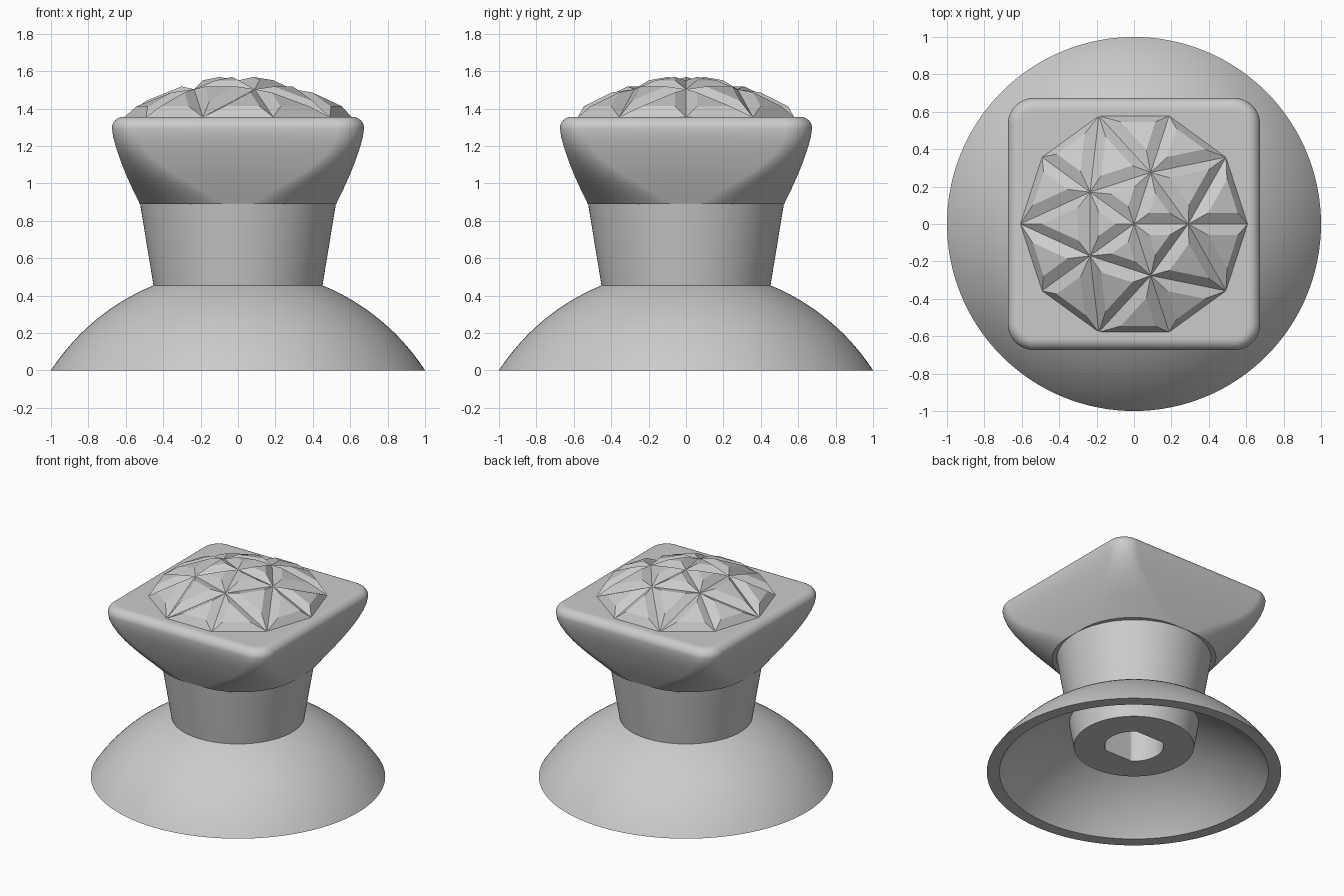
import bpy
import bmesh
from math import sin, cos, pi, radians, sqrt

cube = bpy.data.objects.get("Cube")
if cube:
    bpy.data.objects.remove(cube)

SEGMENTS = 128
grey = bpy.data.materials.new("plain_grey")
grey.use_nodes = True
grey.diffuse_color = (0.6, 0.6, 0.6, 1)
grey.node_tree.nodes["Principled BSDF"].inputs["Base Color"].default_value = (0.6, 0.6, 0.6, 1)


def finish(name, bm, smooth=True):
    bmesh.ops.recalc_face_normals(bm, faces=bm.faces)
    mesh = bpy.data.meshes.new(name)
    bm.to_mesh(mesh)
    bm.free()
    mesh.materials.append(grey)
    for poly in mesh.polygons:
        poly.use_smooth = smooth
    if smooth:
        mesh.set_sharp_from_angle(angle=radians(30))
    obj = bpy.data.objects.new(name, mesh)
    bpy.context.collection.objects.link(obj)
    return obj


def circle(r, z):
    return [(r * cos(2 * pi * i / SEGMENTS), r * sin(2 * pi * i / SEGMENTS), z)
            for i in range(SEGMENTS)]


def flat_sided_circle(r, flat, z):
    return [(x, max(-flat, min(flat, y)), z) for x, y, z in circle(r, z)]


def rounded_square(half, corner, z):
    per_corner = SEGMENTS // 4
    points = []
    for quarter in range(4):
        mid = pi / 4 + quarter * pi / 2
        cx = (half - corner) * sqrt(2) * cos(mid)
        cy = (half - corner) * sqrt(2) * sin(mid)
        for i in range(per_corner):
            a = quarter * pi / 2 + pi / 2 * i / (per_corner - 1)
            points.append((cx + corner * cos(a), cy + corner * sin(a), z))
    return points


def loft(name, rings, closed=False):
    """Skin a stack of equal rings; cap the ends or join them in a loop."""
    bm = bmesh.new()
    loops = [[bm.verts.new(p) for p in ring] for ring in rings]
    pairs = list(zip(loops, loops[1:]))
    if closed:
        pairs.append((loops[-1], loops[0]))
    else:
        bm.faces.new(loops[0])
        bm.faces.new(loops[-1])
    for low, high in pairs:
        for i in range(SEGMENTS):
            j = (i + 1) % SEGMENTS
            bm.faces.new((low[i], low[j], high[j], high[i]))
    return finish(name, bm)


# Hollow domed skirt: two arcs about one centre below the floor
CENTRE = -0.649


def dome_arc(radius, z_top, steps=20):
    return [(sqrt(radius ** 2 - (z - CENTRE) ** 2), z)
            for z in (z_top * i / steps for i in range(steps + 1))]


outer = dome_arc(1.192, 0.458)
inner = dome_arc(1.12, 0.395)
loft("domed_skirt", [circle(r, z) for r, z in outer + inner[::-1]], closed=True)

# Tapered stem with a double-flat shaft socket in its underside
loft("stem", [flat_sided_circle(0.2, 0.165, 0.75),
              flat_sided_circle(0.2, 0.165, 0.2),
              circle(0.409, 0.2),
              circle(0.452, 0.455),
              circle(0.525, 0.9)])

# Flared grip, from round to rounded square, with a rolled upper rim
sections = [(0.525, 0.45, 0.89), (0.552, 0.39, 0.945), (0.578, 0.32, 1.0),
            (0.6, 0.26, 1.05), (0.62, 0.21, 1.1), (0.638, 0.17, 1.15),
            (0.655, 0.15, 1.2), (0.668, 0.14, 1.25)]
ROLL = 0.06
for step in range(9):
    a = pi / 2 * step / 8
    inset = ROLL * (1 - cos(a))
    sections.append((0.674 - inset, 0.14 - inset, 1.295 + ROLL * sin(a)))
sections.append((0.6, 0.07, 1.355))
loft("flared_grip", [rounded_square(*s) for s in sections])

# Faceted crown: a triangulated dome with every triangle raised inside its edges
bm = bmesh.new()


def ring_verts(count, r, z):
    return [bm.verts.new((r * cos(2 * pi * i / count), r * sin(2 * pi * i / count), z))
            for i in range(count)]


peak = bm.verts.new((0, 0, 1.55))
middle = ring_verts(5, 0.29, 1.503)
base = ring_verts(10, 0.608, 1.354)
for i in range(5):
    j = (i + 1) % 5
    b0, b1, b2 = base[2 * i], base[2 * i + 1], base[(2 * i + 2) % 10]
    bm.faces.new((peak, middle[i], middle[j]))
    bm.faces.new((middle[i], b0, b1))
    bm.faces.new((middle[i], b1, middle[j]))
    bm.faces.new((middle[j], b1, b2))
bm.normal_update()
bmesh.ops.inset_individual(bm, faces=bm.faces[:], thickness=0.055, depth=0.038,
                           use_even_offset=True)
finish("faceted_crown", bm, smooth=False)
